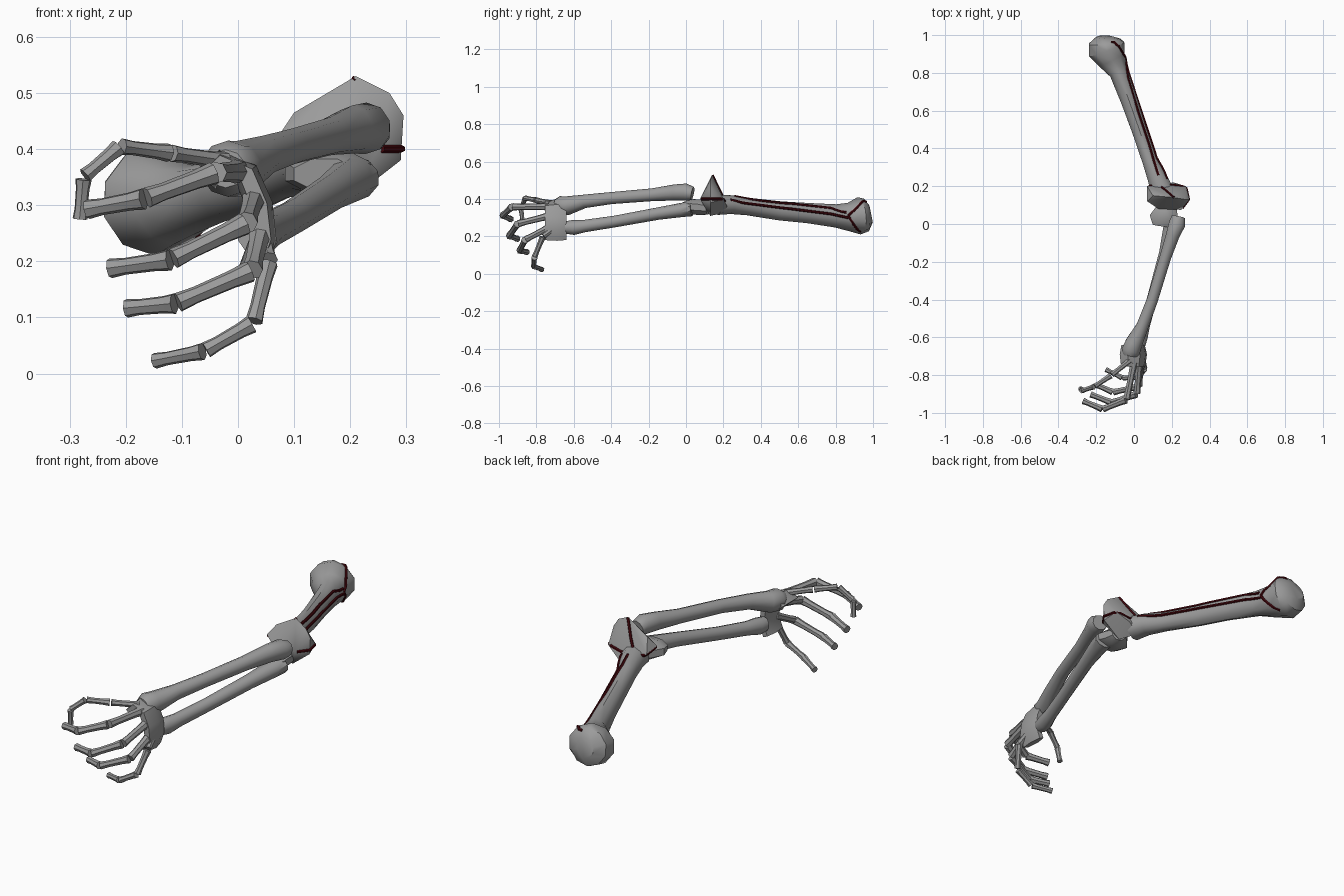
import bpy, bmesh, math
from mathutils import Vector
from mathutils.bvhtree import BVHTree

if "Cube" in bpy.data.objects:
    bpy.data.objects.remove(bpy.data.objects["Cube"])


def material(name, rgb):
    m = bpy.data.materials.new(name)
    m.diffuse_color = (*rgb, 1)
    m.use_nodes = True
    m.node_tree.nodes["Principled BSDF"].inputs["Base Color"].default_value = m.diffuse_color
    return m


BONE = material("bone grey", (0.33, 0.33, 0.33))
RED = material("dark red", (0.06, 0.002, 0.004))


def finish(bm, name, mat, angle=40):
    bmesh.ops.recalc_face_normals(bm, faces=bm.faces)
    me = bpy.data.meshes.new(name)
    bm.to_mesh(me)
    bm.free()
    ob = bpy.data.objects.new(name, me)
    bpy.context.collection.objects.link(ob)
    me.materials.append(mat)
    bpy.ops.object.select_all(action='DESELECT')
    ob.select_set(True)
    bpy.context.view_layer.objects.active = ob
    bpy.ops.object.shade_smooth_by_angle(angle=math.radians(angle))
    return ob


def loft(bm, stations, sides=8):
    """Tube through (x, y, z, half_width[, half_height]) stations."""
    pts = [Vector(s[:3]) for s in stations]
    rings = []
    for i, s in enumerate(stations):
        t = (pts[min(i + 1, len(pts) - 1)] - pts[max(i - 1, 0)]).normalized()
        side = t.cross(Vector((0, 0, 1)))
        side = side.normalized() if side.length > 0.05 else Vector((1, 0, 0))
        up = side.cross(t).normalized()
        w, h = s[3], s[-1]
        rings.append([bm.verts.new(pts[i]
                      + side * w * math.cos(2 * math.pi * (k + .5) / sides)
                      + up * h * math.sin(2 * math.pi * (k + .5) / sides))
                      for k in range(sides)])
    for a, b in zip(rings, rings[1:]):
        for k in range(sides):
            j = (k + 1) % sides
            bm.faces.new((a[k], a[j], b[j], b[k]))
    bm.faces.new(rings[0])
    bm.faces.new(rings[-1])


def hull(bm, points):
    vs = [bm.verts.new(p) for p in points]
    r = bmesh.ops.convex_hull(bm, input=vs)
    bmesh.ops.delete(bm, geom=list({g for g in r["geom_interior"] + r["geom_unused"]
                                    if isinstance(g, bmesh.types.BMVert)}), context='VERTS')


# upper arm bone: shaft with shoulder knob
bm = bmesh.new()
loft(bm, [(-.155, .99, .32, .045, .045), (-.155, .965, .315, .088, .088),
          (-.145, .925, .31, .105, .10), (-.115, .865, .305, .078, .075),
          (-.08, .80, .31, .052, .062), (-.025, .65, .325, .046, .054),
          (.028, .50, .337, .043, .051), (.085, .33, .36, .042, .047),
          (.125, .24, .37, .055, .050), (.15, .17, .37, .065, .055)], 10)
upper = finish(bm, "upper_arm_bone", BONE)

# elbow block with raised crest
bm = bmesh.new()
hull(bm, [(.21, .14, .53), (.27, .13, .50), (.295, .13, .46), (.10, .15, .465),
          (.07, .20, .41), (.07, .12, .42), (.29, .13, .38), (.275, .20, .40),
          (.25, .075, .40), (.13, .08, .40), (.11, .20, .36), (.21, .22, .36),
          (.20, .13, .31), (.15, .20, .325)])
elbow = finish(bm, "elbow_block", BONE)

# upper forearm bone
bm = bmesh.new()
loft(bm, [(.235, .035, .43, .038, .036), (.228, .0, .437, .046, .046),
          (.205, -.06, .435, .038, .043), (.165, -.18, .423, .032, .034),
          (.098, -.40, .405, .031, .032), (.045, -.54, .388, .034, .036),
          (.0, -.63, .365, .048, .050), (-.018, -.675, .365, .052, .050),
          (-.022, -.70, .365, .036, .034)], 10)
finish(bm, "upper_forearm_bone", BONE)

# lower forearm bone
bm = bmesh.new()
loft(bm, [(.205, .03, .348, .048, .040), (.197, -.02, .342, .044, .038),
          (.165, -.15, .322, .033, .033), (.10, -.38, .28, .029, .031),
          (.055, -.54, .256, .030, .033), (.038, -.60, .248, .036, .040),
          (.030, -.64, .248, .032, .034)], 10)
loft(bm, [(.19, .12, .35, .035, .035), (.175, .08, .355, .06, .045),
          (.16, .03, .36, .085, .043), (.155, -.01, .355, .06, .03)], 8)
finish(bm, "lower_forearm_bone", BONE)

# curved wrist bone: swept slab
bm = bmesh.new()
arc = [(-.058, .345), (-.03, .375), (.015, .355), (.038, .30), (.045, .24), (.025, .185)]
rings = []
for i, (x, z) in enumerate(arc):
    a, b = arc[max(i - 1, 0)], arc[min(i + 1, len(arc) - 1)]
    n = Vector((a[1] - b[1], 0, b[0] - a[0])).normalized() * .02
    rings.append([bm.verts.new(Vector((x, y, z)) + n * s)
                  for y, s in ((-.64, .6), (-.69, 1.2), (-.755, .7),
                               (-.755, -.7), (-.69, -1.2), (-.64, -.6))])
for a, b in zip(rings, rings[1:]):
    for k in range(6):
        j = (k + 1) % 6
        bm.faces.new((a[k], a[j], b[j], b[k]))
bm.faces.new(rings[0])
bm.faces.new(rings[-1])
finish(bm, "wrist_bone", BONE)

# digits: separate tapered segments along each joint path
DIGITS = {
    "thumb": (.016, [(-.02, -.72, .378), (-.12, -.80, .393), (-.21, -.86, .405),
                     (-.275, -.882, .35), (-.282, -.872, .272)]),
    "index": (.020, [(.0, -.73, .36), (-.04, -.93, .358), (-.165, -.98, .312),
                     (-.272, -.935, .292)]),
    "middle": (.020, [(.028, -.73, .31), (.015, -.90, .268), (-.118, -.945, .203),
                      (-.232, -.90, .187)]),
    "ring": (.019, [(.04, -.73, .25), (.025, -.86, .183), (-.11, -.89, .125),
                    (-.202, -.85, .116)]),
    "little": (.017, [(.045, -.71, .24), (.055, -.765, .20), (.028, -.81, .09),
                      (-.06, -.815, .04), (-.152, -.768, .022)]),
}
for name, (r, path) in DIGITS.items():
    bm = bmesh.new()
    for i, (a, b) in enumerate(zip(path, path[1:])):
        a, b = Vector(a), Vector(b)
        d = (b - a).normalized() * .004
        a, b = a + d, b - d
        k = r * (1 - .05 * i)
        loft(bm, [(*a, k * 1.1), (*a.lerp(b, .25), k * .92),
                  (*a.lerp(b, .75), k * .85), (*b, k)], 7)
    finish(bm, name + "_bones", BONE)

# red seams laid on the surface of the upper arm bone and elbow block
def seam(name, target, path):
    tree = BVHTree.FromPolygons([v.co for v in target.data.vertices],
                                [p.vertices for p in target.data.polygons])
    stations = []
    for a, b in zip(path, path[1:]):
        a, b = Vector(a), Vector(b)
        n = max(2, int((b - a).length / .025))
        for i in range(n):
            stations.append((*tree.find_nearest(a.lerp(b, i / n))[0], .007))
    stations.append((*tree.find_nearest(Vector(path[-1]))[0], .007))
    bm = bmesh.new()
    loft(bm, stations, 6)
    finish(bm, name, RED)


seam("shaft_seam_upper", upper, [(-.03, .86, .33), (-.02, .78, .36), (.05, .55, .385), (.13, .26, .42)])
seam("shaft_seam_lower", upper, [(-.03, .87, .30), (-.01, .78, .32), (.085, .55, .35), (.18, .24, .40)])
seam("shoulder_seam_upper", upper, [(-.12, 1.0, .41), (-.06, .94, .40), (-.03, .87, .31)])
seam("shoulder_seam_lower", upper, [(-.03, .87, .31), (-.05, .90, .25), (-.10, .93, .21)])
seam("elbow_seam_round", elbow, [(.07, .12, .41), (.08, .21, .40), (.20, .23, .40),
                                 (.28, .19, .40), (.30, .13, .40), (.26, .08, .40)])
seam("elbow_seam_crest", elbow, [(.21, .15, .53), (.17, .19, .46), (.13, .22, .40)])
